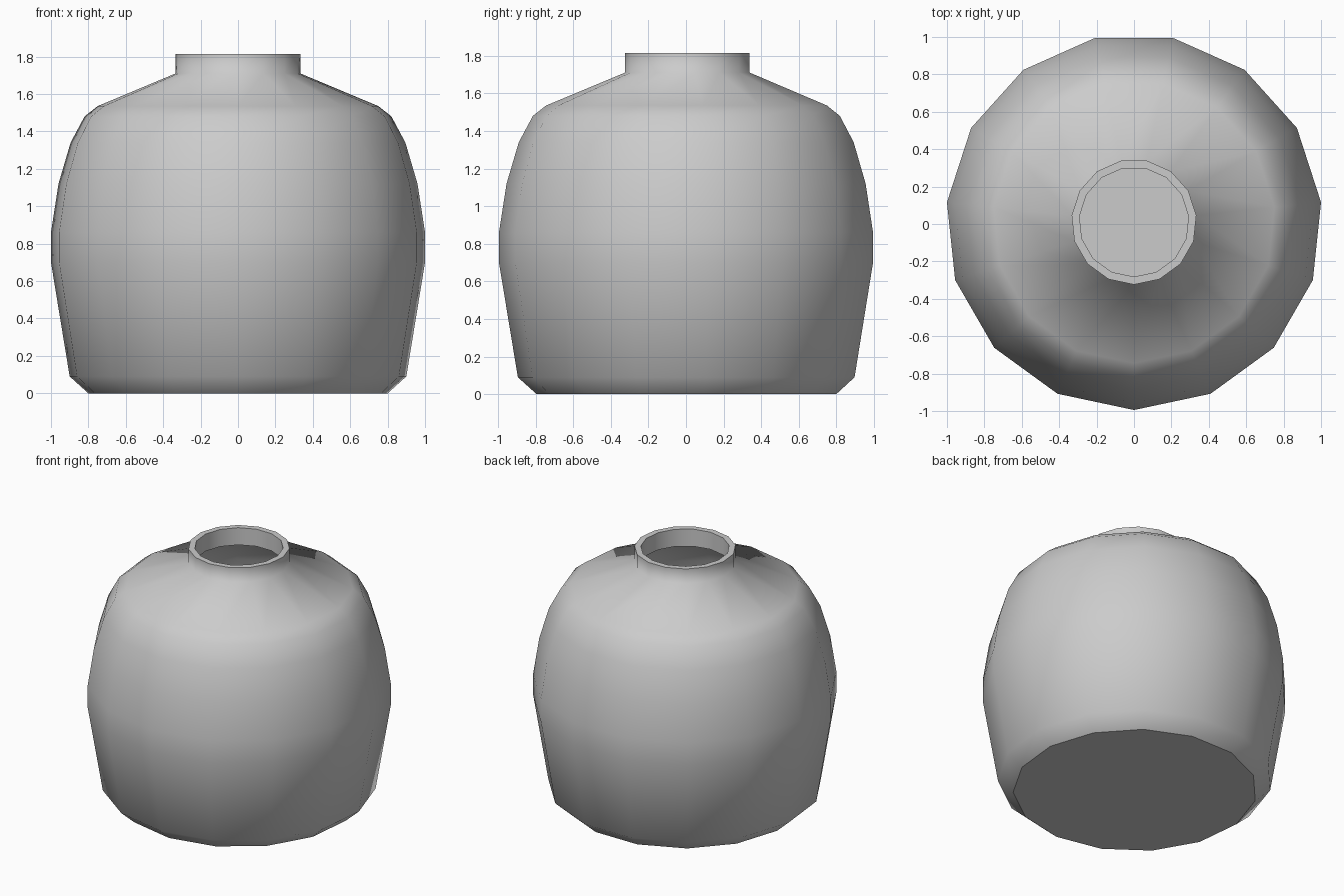
import bpy
import bmesh
from math import sin, cos, tau

cube = bpy.data.objects.get("Cube")
if cube:
    bpy.data.objects.remove(cube, do_unlink=True)

SIDES = 15
CENTRE_Y = 0.011

# One grey material
grey = bpy.data.materials.new("plain_grey")
grey.use_nodes = True
colour = (0.6, 0.6, 0.6, 1)
grey.diffuse_color = colour
grey.node_tree.nodes["Principled BSDF"].inputs["Base Color"].default_value = colour

# Profiles as (radius, height): outside from base to rim, inside from rim to floor
outer = [(0.805, 0), (0.905, 0.09), (1.0055, 0.70), (1.0055, 0.86), (0.965, 1.12),
         (0.90, 1.34), (0.825, 1.48), (0.755, 1.535), (0.335, 1.71), (0.335, 1.815)]
inner = [(0.293, 1.815), (0.293, 1.69), (0.735, 1.50), (0.79, 1.455), (0.86, 1.325),
         (0.925, 1.11), (0.965, 0.86), (0.965, 0.70), (0.868, 0.10), (0.80, 0.04)]


def ring(bm, radius, height):
    return [bm.verts.new((radius * sin(tau * i / SIDES),
                          CENTRE_Y - radius * cos(tau * i / SIDES), height))
            for i in range(SIDES)]


def lathe(name, profile, sharp_rings):
    """Turn a closed hollow body; the listed rings keep a crisp edge."""
    bm = bmesh.new()
    rings = [ring(bm, r, z) for r, z in profile]
    for low, high in zip(rings, rings[1:]):
        for i in range(SIDES):
            j = (i + 1) % SIDES
            bm.faces.new((low[i], low[j], high[j], high[i]))
    bm.faces.new(rings[0][::-1])
    bm.faces.new(rings[-1])
    for face in bm.faces:
        face.smooth = True
    for k in sharp_rings:
        for i in range(SIDES):
            bm.edges.get((rings[k][i], rings[k][(i + 1) % SIDES])).smooth = False
    mesh = bpy.data.meshes.new(name)
    bm.to_mesh(mesh)
    bm.free()
    mesh.materials.append(grey)
    obj = bpy.data.objects.new(name, mesh)
    bpy.context.collection.objects.link(obj)
    return obj


# Hollow jar: crisp base, rim edges, inner neck edge and inner floor
n = len(outer)
lathe("jar", outer + inner, (0, n - 1, n, n + 1, n + len(inner) - 1))
